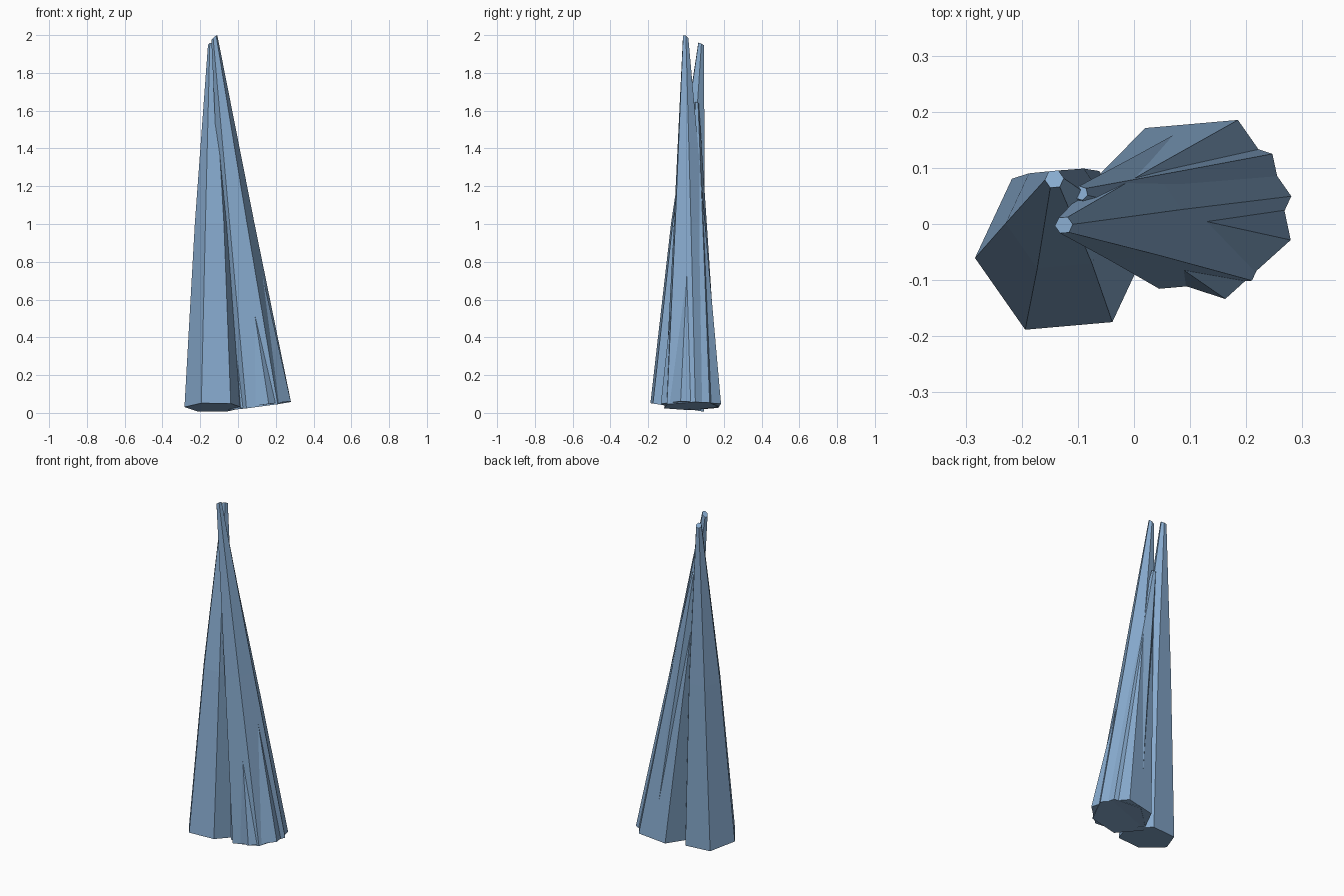
import bpy, bmesh, math
from mathutils import Vector

if "Cube" in bpy.data.objects:
    bpy.data.objects.remove(bpy.data.objects["Cube"])

mat = bpy.data.materials.new("slate_blue")
mat.diffuse_color = (0.24, 0.40, 0.61, 1)
mat.use_nodes = True
mat.node_tree.nodes["Principled BSDF"].inputs["Base Color"].default_value = mat.diffuse_color


def shard(name, angle, rings):
    """Six-sided tapered shard. Ring: centre (x, y, z), radius, tilt (dz/dx, dz/dy)."""
    bm = bmesh.new()
    loops = []
    for (cx, cy, cz), r, (sx, sy) in rings:
        loop = []
        for i in range(6):
            a = math.radians(angle + 60 * i)
            dx, dy = r * math.cos(a), r * math.sin(a)
            loop.append(bm.verts.new(Vector((cx + dx, cy + dy, cz + sx * dx + sy * dy))))
        loops.append(loop)
    for lo, hi in zip(loops, loops[1:]):
        for i in range(6):
            j = (i + 1) % 6
            bm.faces.new((lo[i], lo[j], hi[j], hi[i]))
    bm.faces.new(loops[0][::-1])
    bm.faces.new(loops[-1])
    bmesh.ops.recalc_face_normals(bm, faces=bm.faces)
    me = bpy.data.meshes.new(name)
    bm.to_mesh(me)
    bm.free()
    me.materials.append(mat)
    ob = bpy.data.objects.new(name, me)
    bpy.context.collection.objects.link(ob)


# left shard, leaning backwards
shard("left_shard", 5, [
    ((-0.128, -0.047, 0.029), 0.156, (0.0, -0.16)),
    ((-0.131, 0.010, 1.0), 0.098, (0.0, -0.07)),
    ((-0.142, 0.080, 1.952), 0.017, (0.2, -0.5))])

# tall right shard, leaning left
shard("right_shard", 5, [
    ((0.115, 0.035, 0.036), 0.166, (0.13, 0.02)),
    ((-0.005, 0.018, 1.0), 0.091, (0.12, 0.0)),
    ((-0.125, -0.002, 1.985), 0.016, (0.8, -0.4))])

# shorter shard grown into the right one
shard("short_shard", -18, [
    ((0.130, 0.020, 0.040), 0.157, (0.14, -0.02)),
    ((0.020, 0.037, 0.84), 0.086, (0.14, -0.02)),
    ((-0.095, 0.055, 1.64), 0.013, (0.4, -0.2))])
